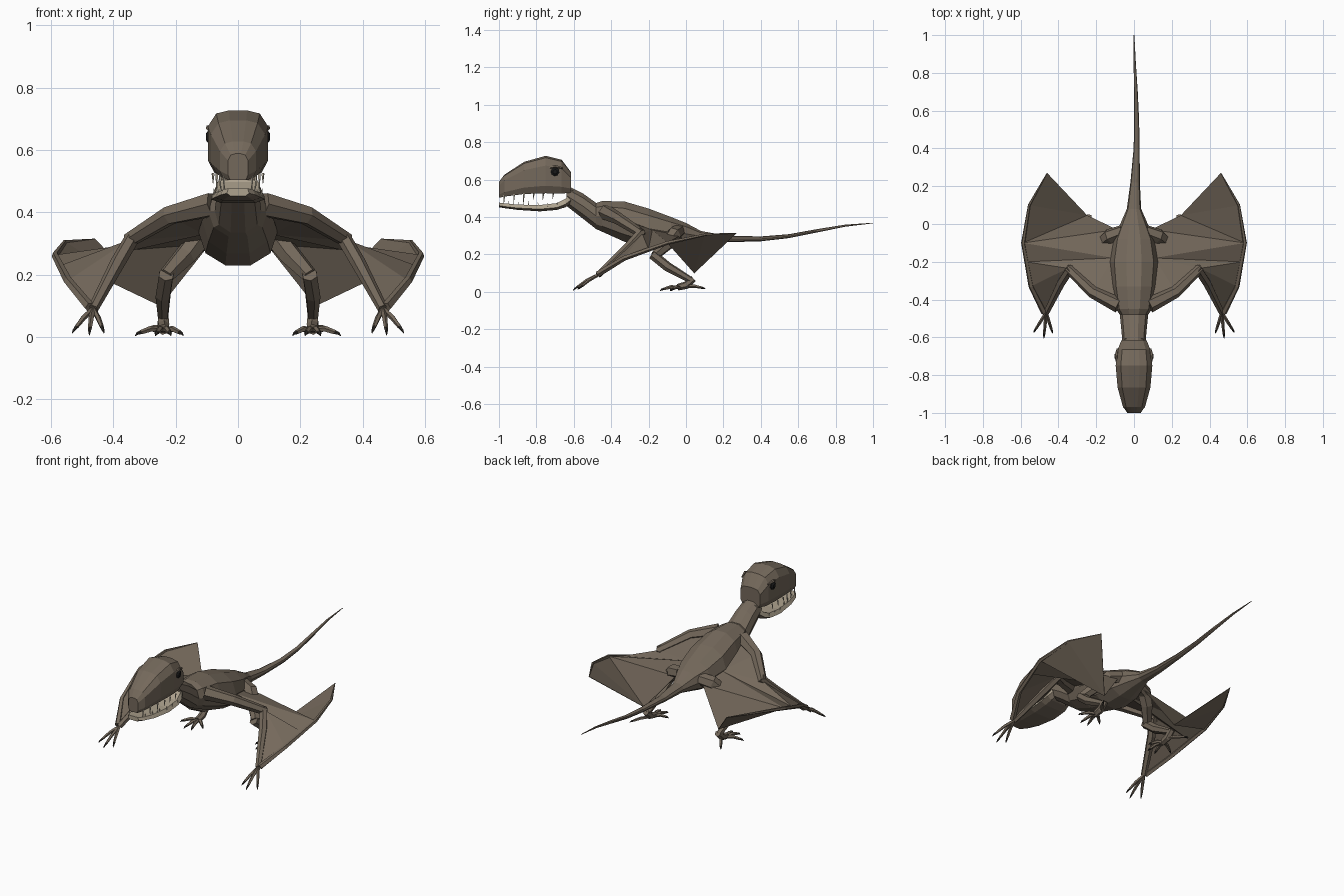
import bpy, bmesh, math
from mathutils import Vector

if "Cube" in bpy.data.objects:
    bpy.data.objects.remove(bpy.data.objects["Cube"])


def material(name, rgb):
    m = bpy.data.materials.new(name)
    m.use_nodes = True
    m.diffuse_color = (*rgb, 1)
    m.node_tree.nodes["Principled BSDF"].inputs["Base Color"].default_value = (*rgb, 1)
    return m


SKIN = material("brown_skin", (0.175, 0.14, 0.105))
MOUTH = material("pale_mouth", (0.42, 0.36, 0.27))
TOOTH = material("ivory_teeth", (0.6, 0.54, 0.43))
CLAW = material("dark_claw", (0.03, 0.026, 0.022))
EYE = material("black_eye", (0.01, 0.01, 0.01))


def finish(name, bm, mats, mirror=False, rule=None):
    bmesh.ops.recalc_face_normals(bm, faces=bm.faces)
    if rule:
        for f in bm.faces:
            f.normal_update()
            f.material_index = rule(f)
    me = bpy.data.meshes.new(name)
    bm.to_mesh(me)
    bm.free()
    for m in mats:
        me.materials.append(m)
    ob = bpy.data.objects.new(name, me)
    bpy.context.scene.collection.objects.link(ob)
    if mirror:
        ob.modifiers.new("mirror", 'MIRROR')
    return ob


def loft(bm, rings):
    """Skin a list of closed rings and cap both ends."""
    vs = [[bm.verts.new(p) for p in r] for r in rings]
    n = len(vs[0])
    for a, b in zip(vs, vs[1:]):
        for i in range(n):
            j = (i + 1) % n
            bm.faces.new((a[i], a[j], b[j], b[i]))
    bm.faces.new(vs[0])
    bm.faces.new(vs[-1])


def tube(bm, pts, radii, n=6):
    """Faceted limb through points, with a radius at each one."""
    pts = [Vector(p) for p in pts]
    rings = []
    for i, (p, r) in enumerate(zip(pts, radii)):
        t = (pts[min(i + 1, len(pts) - 1)] - pts[max(i - 1, 0)]).normalized()
        u = t.cross(Vector((0.3, 0.2, 1))).normalized()
        v = t.cross(u)
        rings.append([p + r * (math.cos(a) * u + math.sin(a) * v)
                      for a in [math.tau * k / n for k in range(n)]])
    loft(bm, rings)


def sections(rows, half):
    """Rows are y, top, bottom, half width, x shift; half is the right-hand outline."""
    outline = half + [(-x, z) for x, z in reversed(half)]
    return [[(dx + x * w, y, lo + z * (hi - lo)) for x, z in outline]
            for y, hi, lo, w, dx in rows]


# Neck, body and tail
ROUND = [(0.32, 1), (0.82, 0.83), (1, 0.5), (0.82, 0.18), (0.32, 0)]
bm = bmesh.new()
loft(bm, sections([
    (-0.64, 0.57, 0.46, 0.06, 0), (-0.55, 0.525, 0.39, 0.068, 0),
    (-0.48, 0.475, 0.335, 0.075, 0), (-0.45, 0.485, 0.322, 0.095, 0),
    (-0.33, 0.483, 0.268, 0.115, 0), (-0.2, 0.445, 0.23, 0.127, 0),
    (-0.08, 0.4, 0.235, 0.107, 0), (0.0, 0.368, 0.252, 0.073, 0),
    (0.08, 0.325, 0.268, 0.038, 0), (0.22, 0.3, 0.265, 0.025, 0.006),
    (0.4, 0.296, 0.27, 0.016, 0.014), (0.55, 0.308, 0.287, 0.013, 0.014),
    (0.7, 0.335, 0.317, 0.01, 0.01), (0.85, 0.359, 0.348, 0.006, 0.004),
    (1.0, 0.369, 0.366, 0.002, 0)], ROUND))
finish("body_and_tail", bm, [SKIN])

# Head
HEAD = [(0.3, 1), (0.72, 0.95), (1, 0.74), (1, 0.2), (0.78, 0)]
bm = bmesh.new()
loft(bm, sections([
    (-1.0, 0.588, 0.503, 0.032, 0), (-0.97, 0.627, 0.509, 0.058, 0),
    (-0.865, 0.695, 0.523, 0.087, 0), (-0.75, 0.727, 0.527, 0.097, 0),
    (-0.665, 0.706, 0.525, 0.087, 0), (-0.615, 0.64, 0.53, 0.066, 0)], HEAD))
finish("head", bm, [SKIN])

# Lower jaw, pale inside and along the sloping gums
JAW = [(0.84, 1), (1, 0.35), (0.65, 0)]
bm = bmesh.new()
loft(bm, sections([
    (-1.0, 0.477, 0.452, 0.036, 0), (-0.97, 0.473, 0.447, 0.056, 0),
    (-0.9, 0.466, 0.438, 0.074, 0),
    (-0.78, 0.464, 0.43, 0.086, 0), (-0.69, 0.474, 0.438, 0.085, 0),
    (-0.645, 0.497, 0.452, 0.077, 0), (-0.605, 0.545, 0.475, 0.054, 0)], JAW))
finish("lower_jaw", bm, [SKIN, MOUTH], rule=lambda f: int(f.normal.z > -0.1))

# Teeth: long and sparse above, short below
bm = bmesh.new()
for k in range(6):
    y = -0.97 + 0.052 * k
    x = 0.045 + 0.035 * min(1, k / 3)
    long = 0.05 if k < 3 else 0.026
    tube(bm, [(x, y, 0.525), (x, y - 0.004, 0.518 - long)], [0.005, 0.0008], 4)
    tube(bm, [(x - 0.004, y + 0.025, 0.456), (x - 0.002, y + 0.022, 0.466 + long * 0.4)],
         [0.004, 0.0008], 4)
finish("teeth", bm, [TOOTH], True)

# Eyes and brow ridges
bm = bmesh.new()
tube(bm, [(0.07, -0.7, 0.642), (0.094, -0.7, 0.642), (0.102, -0.7, 0.642)],
     [0.024, 0.023, 0.012], 8)
finish("eyes", bm, [EYE], True)
bm = bmesh.new()
tube(bm, [(0.09, -0.735, 0.662), (0.095, -0.7, 0.671), (0.087, -0.66, 0.662)],
     [0.005, 0.009, 0.005], 5)
finish("brow_ridges", bm, [SKIN], True)

# Arms
SHOULDER, UPPER_ARM = (0.08, -0.43, 0.425), (0.22, -0.36, 0.39)
ELBOW, WRIST = (0.35, -0.235, 0.31), (0.465, -0.47, 0.09)
bm = bmesh.new()
tube(bm, [SHOULDER, UPPER_ARM, ELBOW], [0.042, 0.032, 0.024])
tube(bm, [(0.335, -0.235, 0.325), (0.385, -0.31, 0.24), WRIST], [0.024, 0.024, 0.017])
finish("arms", bm, [SKIN], True)

# Long wing finger that carries the membrane edge
FINGER = [(0.475, -0.47, 0.095), (0.545, -0.33, 0.18), (0.587, -0.1, 0.262),
          (0.555, 0.1, 0.305), (0.46, 0.27, 0.314)]
bm = bmesh.new()
tube(bm, FINGER, [0.017, 0.014, 0.011, 0.007, 0.002], 5)
finish("wing_fingers", bm, [SKIN], True)

# Wing membrane fanned from the flank, dropping steeply to the ankle behind
HIP, FLANK, ANKLE = (0.09, -0.03, 0.3), (0.11, -0.18, 0.33), (0.248, 0.045, 0.1)
MID = (0.57, -0.2, 0.228)
bm = bmesh.new()
for tri in [(SHOULDER, FLANK, UPPER_ARM), (UPPER_ARM, FLANK, ELBOW),
            (ELBOW, FLANK, MID), (ELBOW, MID, FINGER[1]),
            (ELBOW, FINGER[1], WRIST), (FLANK, HIP, FINGER[2]), (FLANK, FINGER[2], MID),
            (HIP, ANKLE, FINGER[2]), (ANKLE, FINGER[3], FINGER[2]), (ANKLE, FINGER[4], FINGER[3])]:
    bm.faces.new([bm.verts.new(p) for p in tri])
bmesh.ops.remove_doubles(bm, verts=bm.verts, dist=0.0005)
membrane = finish("wing_membranes", bm, [SKIN], True)
thick = membrane.modifiers.new("thickness", 'SOLIDIFY')
thick.thickness = 0.003
thick.offset = 0

# Legs, with a rounded hip standing above the membrane
bm = bmesh.new()
tube(bm, [(0.06, -0.04, 0.325), (0.13, -0.065, 0.308), (0.17, -0.095, 0.26), (0.232, -0.165, 0.195)],
     [0.036, 0.04, 0.036, 0.026])
tube(bm, [(0.23, -0.18, 0.2), (0.24, -0.1, 0.135), (0.24, 0.03, 0.06)], [0.026, 0.026, 0.017])
tube(bm, [(0.24, 0.04, 0.07), (0.24, 0.0, 0.035), (0.24, -0.045, 0.024)], [0.018, 0.021, 0.018])
finish("legs", bm, [SKIN], True)


def digit(skin, claw, start, tip, r, arch):
    """One bent toe or finger with a dark hooked claw."""
    a, b = Vector(start), Vector(tip)
    up = Vector((0, 0, arch))
    knuckle, nail = a.lerp(b, 0.45) + up, a.lerp(b, 0.8) + up * 0.6
    tube(skin, [a, knuckle, nail], [r, r, r * 0.75], 5)
    tube(claw, [nail, a.lerp(b, 0.92) + up * 0.5, b], [r * 0.7, r * 0.5, 0.001], 5)


# Hands and feet
skin, claw = bmesh.new(), bmesh.new()
for tip in [(0.43, -0.58, 0.012), (0.477, -0.605, 0.006), (0.532, -0.575, 0.012)]:
    digit(skin, claw, WRIST, tip, 0.009, 0.008)
for tip in [(0.175, -0.085, 0.004), (0.215, -0.14, 0.004), (0.265, -0.14, 0.004), (0.33, -0.08, 0.004)]:
    digit(skin, claw, (0.24, -0.03, 0.022), tip, 0.01, 0.012)
digit(skin, claw, (0.24, 0.01, 0.03), (0.305, 0.103, 0.016), 0.009, 0.006)
finish("digits", skin, [SKIN], True)
finish("claws", claw, [CLAW], True)
